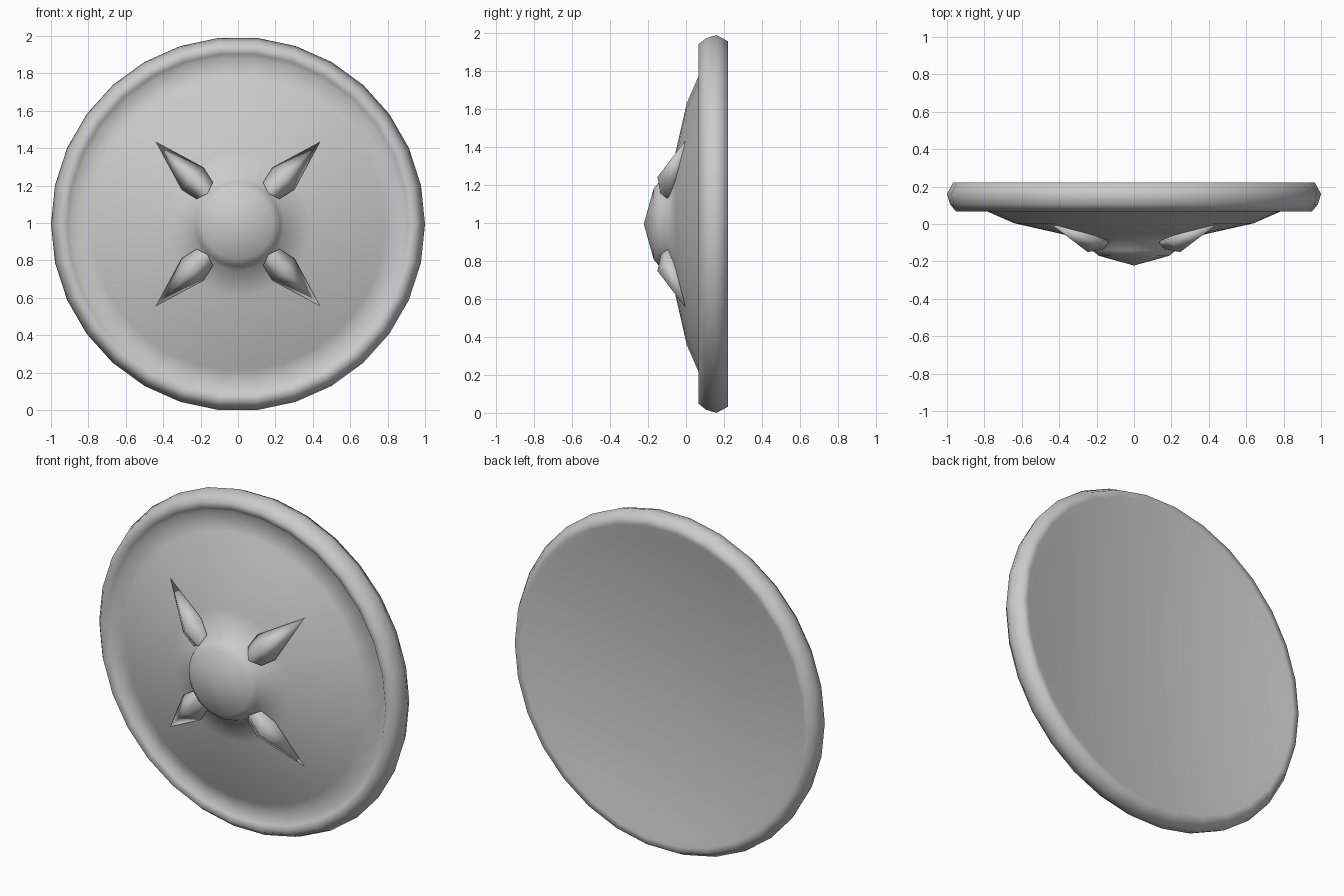
import bpy, bmesh
from math import cos, sin, pi

if "Cube" in bpy.data.objects:
    bpy.data.objects.remove(bpy.data.objects["Cube"])

CZ = 0.9945   # height of the shield centre
SIDES = 30


def finish(name, bm):
    bmesh.ops.recalc_face_normals(bm, faces=bm.faces)
    mesh = bpy.data.meshes.new(name)
    bm.to_mesh(mesh)
    bm.free()
    ob = bpy.data.objects.new(name, mesh)
    bpy.context.collection.objects.link(ob)
    return ob


def lathe(name, profile):
    """Spin (radius, y) points round the y axis; the last ring is capped."""
    bm = bmesh.new()
    rings = []
    for r, y in profile:
        n = 1 if r == 0 else SIDES
        rings.append([bm.verts.new((r * cos(2 * pi * i / SIDES), y,
                                    CZ + r * sin(2 * pi * i / SIDES))) for i in range(n)])
    for a, b in zip(rings, rings[1:]):
        for i in range(SIDES):
            j = (i + 1) % SIDES
            quad = [a[i % len(a)], a[j % len(a)], b[j % len(b)], b[i % len(b)]]
            bm.faces.new(list(dict.fromkeys(quad)))
    bm.faces.new(rings[-1])
    for f in bm.faces:
        f.smooth = True
    finish(name, bm)


def spike(name, sx, sz):
    """Diamond-section blade along a diagonal; points are (along, across, y)."""
    bm = bmesh.new()

    def vert(u, v, y):
        return bm.verts.new((sx * (u - v) / 2 ** 0.5, y, CZ + sz * (u + v) / 2 ** 0.5))
    base = [vert(*p) for p in ((.23, 0, -.135), (.251, .062, -.098), (.26, 0, -.06), (.251, -.062, -.098))]
    wide = [vert(*p) for p in ((.35, 0, -.15), (.343, .083, -.082), (.343, 0, -.03), (.343, -.083, -.082))]
    tip = vert(.62, 0, -.005)
    for i in range(4):
        j = (i + 1) % 4
        bm.faces.new((base[i], base[j], wide[j], wide[i])).smooth = True
        bm.faces.new((wide[i], wide[j], tip)).smooth = True
    bm.faces.new(base)
    finish(name, bm)


# One smooth turned body: boss, domed face, valley, rounded rim, shallow back recess
lathe("shield_body", [
    (0, -.222), (.188, -.17), (.225, -.14), (.247, -.09),                # boss
    (.388, -.053), (.64, .004), (.785, .067), (.89, .1),                 # domed face
    (.912, .078), (.952, .067), (.983, .105), (1, .16), (.967, .222),    # rim
    (.93, .222), (.87, .2)])                                             # back

# Four diagonal spikes
for sx, h in ((1, "right"), (-1, "left")):
    for sz, v in ((1, "upper"), (-1, "lower")):
        spike(f"{v}_{h}_spike", sx, sz)
